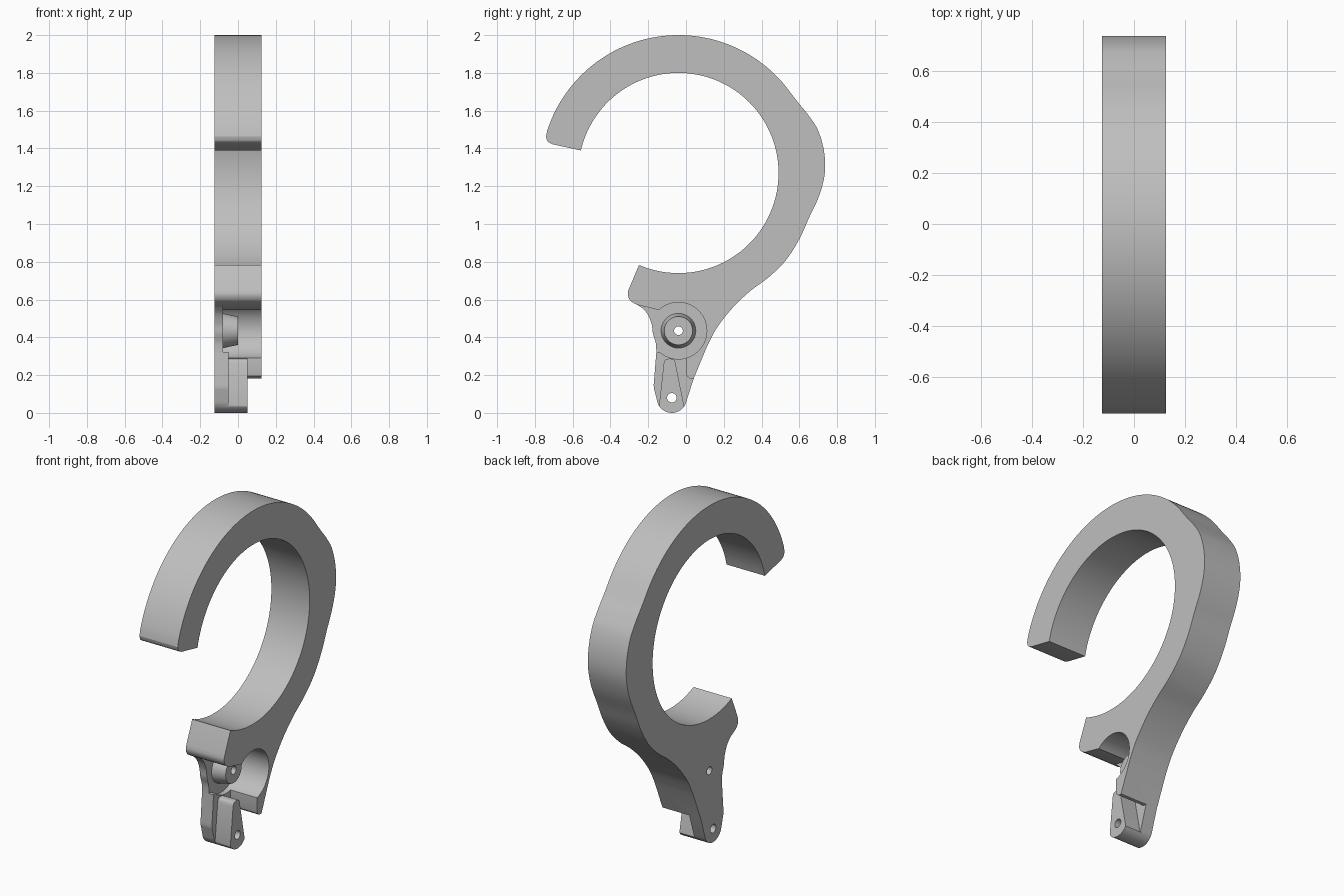
import bpy, bmesh
from math import sin, cos, radians, pi
from mathutils import Vector, Matrix

if "Cube" in bpy.data.objects:
    bpy.data.objects.remove(bpy.data.objects["Cube"], do_unlink=True)

grey = bpy.data.materials.new("plain grey")
grey.use_nodes = True
COLOUR = (0.52, 0.52, 0.52, 1)
grey.diffuse_color = COLOUR
grey.node_tree.nodes["Principled BSDF"].inputs["Base Color"].default_value = COLOUR

RING = (-0.04, 1.27)      # centre of the hook opening (y, z)
PIVOT = (-0.04, 0.435)    # centre of the round pocket
EYE = (-0.075, 0.08)      # centre of the lower eyelet


def arc(centre, r, a0, a1, n):
    angles = [radians(a0 + (a1 - a0) * i / n) for i in range(n + 1)]
    return [(centre[0] + r * cos(a), centre[1] + r * sin(a)) for a in angles]


def spline(pts, steps=6):
    """Smooth curve through the points."""
    p = [Vector(q) for q in [pts[0]] + pts + [pts[-1]]]
    out = []
    for a, b, c, d in zip(p, p[1:], p[2:], p[3:]):
        for i in range(steps):
            t = i / steps
            v = 0.5 * (2 * b + (c - a) * t + (2 * a - 5 * b + 4 * c - d) * t ** 2
                       + (3 * b - a - 3 * c + d) * t ** 3)
            out.append(tuple(v))
    return out + [tuple(p[-1])]


def make_object(name, bm):
    bmesh.ops.recalc_face_normals(bm, faces=bm.faces)
    mesh = bpy.data.meshes.new(name)
    bm.to_mesh(mesh)
    bm.free()
    mesh.materials.append(grey)
    ob = bpy.data.objects.new(name, mesh)
    bpy.context.collection.objects.link(ob)
    return ob


def prism(name, outline, x0, x1):
    """Extrude a (y, z) outline from x0 to x1."""
    bm = bmesh.new()
    face = bm.faces.new([bm.verts.new((x0, y, z)) for y, z in outline])
    ext = bmesh.ops.extrude_face_region(bm, geom=[face])
    moved = [v for v in ext["geom"] if isinstance(v, bmesh.types.BMVert)]
    bmesh.ops.translate(bm, verts=moved, vec=(x1 - x0, 0, 0))
    return make_object(name, bm)


def rod(name, centre, r0, r1, x0, x1):
    """Round bar or cone along x."""
    bm = bmesh.new()
    place = Matrix.Translation(((x0 + x1) / 2, *centre)) @ Matrix.Rotation(pi / 2, 4, "Y")
    bmesh.ops.create_cone(bm, cap_ends=True, segments=64, radius1=r0, radius2=r1,
                          depth=x1 - x0, matrix=place)
    return make_object(name, bm)


# Hook silhouette: opening, lower jaw, stem, eyelet, bulged back, tip
outline = arc(RING, 0.53, 167, -113.2, 96)
outline += spline([(-0.303, 0.655), (-0.308, 0.625), (-0.295, 0.595), (-0.265, 0.575)], 4)
outline += spline([(-0.24, 0.562), (-0.205, 0.525), (-0.182, 0.47), (-0.175, 0.42),
                   (-0.16, 0.37), (-0.157, 0.32)])
outline += spline([(-0.171, 0.15), (-0.17, 0.13), (-0.166, 0.115)], 3)
outline += arc(EYE, 0.08, 195, 335, 20)
outline += [(0.04, 0.18)]
outline += spline([(0.10, 0.325), (0.125, 0.38), (0.17, 0.46), (0.25, 0.56), (0.34, 0.645),
                   (0.44, 0.72), (0.53, 0.81), (0.60, 0.92), (0.65, 1.03), (0.705, 1.15),
                   (0.735, 1.27), (0.73, 1.39), (0.697, 1.5), (0.645, 1.58), (0.60, 1.635)])
outline += arc(RING, 0.73, 35, 162, 60)
outline += spline([(-0.741, 1.463), (-0.732, 1.437), (-0.705, 1.422)], 4)
hook = prism("hook_body", outline, -0.125, 0.125)

# Round pocket, its open front, and the thinned lower stem
pocket = rod("pocket_cutter", PIVOT, 0.15, 0.15, -0.08, 0.3)
front_gap = prism("front_gap_cutter", [(-0.30, 0.582), (-0.145, 0.545), PIVOT,
                                       (-0.135, 0.322), (-0.30, 0.318)], -0.08, 0.3)
stem_gap = prism("stem_gap_cutter",
                 [(0.0, 0.30), (0.0, 0.215), (0.005, 0.195), (0.02, 0.183), (0.2, 0.18),
                  (0.2, -0.1), (-0.3, -0.1), (-0.3, 0.335), (-0.12, 0.335), (-0.06, 0.36)],
                 -0.05, 0.3)

# Raised tapered tab and conical boss
tab_outline = [(-0.142, 0.045)] + arc(EYE, 0.08, 215, 325, 16)
tab_outline += spline([(-0.056, 0.265), (-0.063, 0.281), (-0.085, 0.287),
                       (-0.11, 0.281), (-0.118, 0.26)], 4)
tab = prism("raised_tab", tab_outline, -0.07, 0.05)
boss = rod("pivot_boss", PIVOT, 0.092, 0.075, -0.081, 0.0)

# Through holes
holes = [rod("pivot_hole", PIVOT, 0.023, 0.023, -0.3, 0.3),
         rod("eyelet_hole", EYE, 0.025, 0.025, -0.3, 0.3)]

steps = [(c, "DIFFERENCE") for c in (pocket, front_gap, stem_gap)]
steps += [(tab, "UNION"), (boss, "UNION")]
steps += [(h, "DIFFERENCE") for h in holes]
for tool, operation in steps:
    mod = hook.modifiers.new(tool.name, "BOOLEAN")
    mod.object, mod.operation, mod.solver = tool, operation, "EXACT"
    tool.hide_render = True

# Bake the result and drop the tools
result = bpy.data.meshes.new_from_object(hook.evaluated_get(bpy.context.evaluated_depsgraph_get()))
hook.modifiers.clear()
hook.data = result
for tool, _ in steps:
    bpy.data.objects.remove(tool, do_unlink=True)

bpy.ops.object.select_all(action="DESELECT")
hook.select_set(True)
bpy.context.view_layer.objects.active = hook
bpy.ops.object.shade_smooth_by_angle(angle=radians(25))
